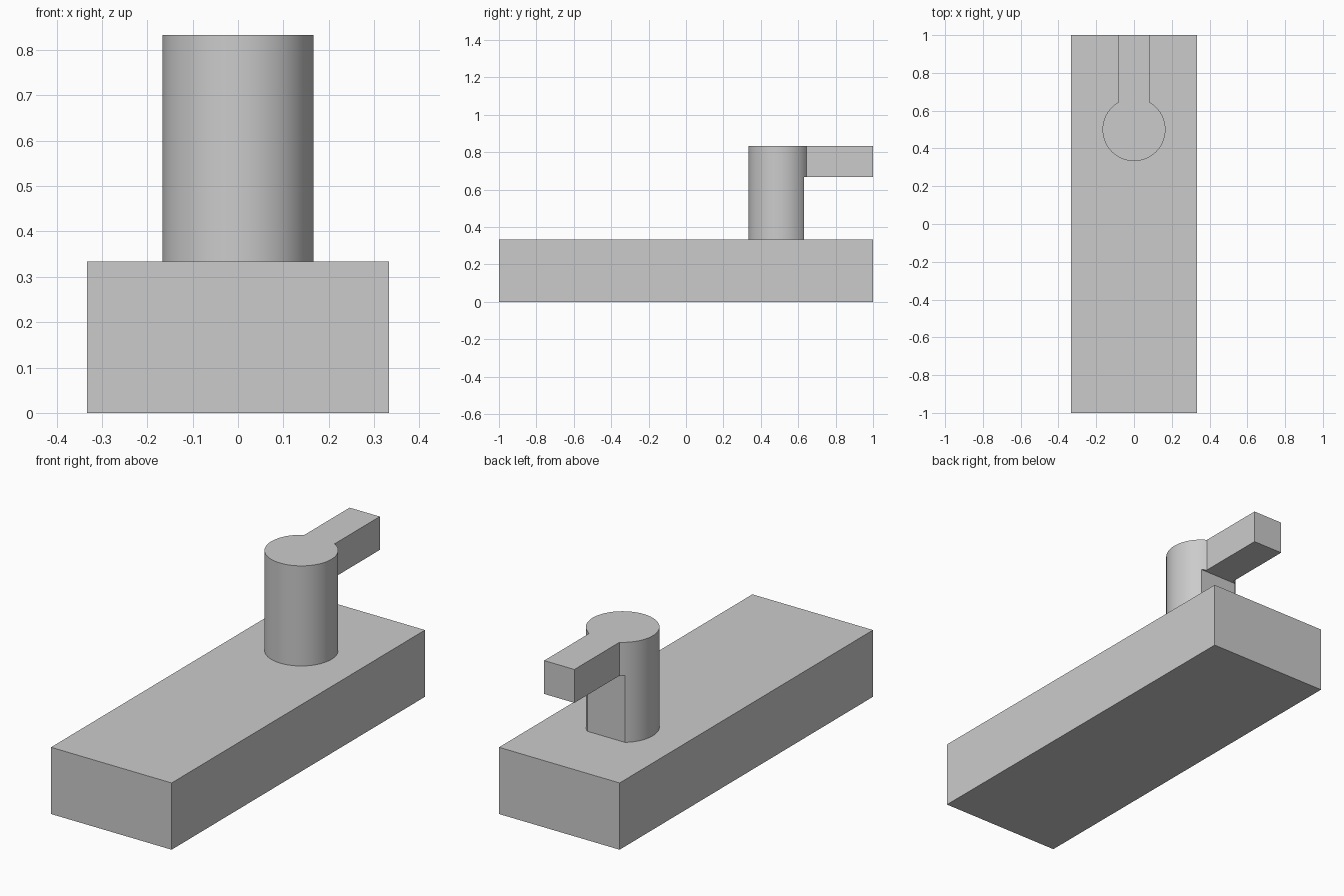
import bpy
import math

cube = bpy.data.objects.get("Cube")
if cube:
    bpy.data.objects.remove(cube, do_unlink=True)

GREY = (0.6, 0.6, 0.6, 1.0)
mat = bpy.data.materials.new("plain grey")
mat.use_nodes = True
mat.diffuse_color = GREY
mat.node_tree.nodes["Principled BSDF"].inputs["Base Color"].default_value = GREY

THIRD = 1 / 3
RADIUS = 1 / 6
ARM_HALF = 1 / 12
POST_Y = 0.5
TOP = 5 / 6
ARM_BOTTOM = 2 / 3
FLAT_Y = 0.63


def box(name, low, high):
    """Axis-aligned box between two corners."""
    centre = [(a + b) / 2 for a, b in zip(low, high)]
    bpy.ops.mesh.primitive_cube_add(size=1, location=centre)
    obj = bpy.context.object
    obj.name = name
    obj.scale = [b - a for a, b in zip(low, high)]
    bpy.ops.object.transform_apply(location=True, rotation=False, scale=True)
    obj.data.materials.append(mat)
    return obj


def combine(target, tool, operation):
    """Apply a boolean and discard the tool object."""
    tool.hide_render = True
    mod = target.modifiers.new(operation.title(), 'BOOLEAN')
    mod.operation = operation
    mod.solver = 'EXACT'
    mod.object = tool
    bpy.context.view_layer.objects.active = target
    bpy.ops.object.modifier_apply(modifier=mod.name)
    bpy.data.objects.remove(tool, do_unlink=True)


# Base slab
box("base_block", (-THIRD, -1, 0), (THIRD, 1, THIRD))

# Round post standing on the slab
bpy.ops.mesh.primitive_cylinder_add(
    vertices=72, radius=RADIUS, depth=TOP - THIRD,
    location=(0, POST_Y, (TOP + THIRD) / 2))
post = bpy.context.object
post.name = "post_with_arm"
bpy.ops.object.transform_apply(location=True, rotation=False, scale=False)
post.data.materials.append(mat)

# Flat on the back of the post, below the arm
combine(post, box("flat_cutter", (-0.3, FLAT_Y, 0.2), (0.3, 0.8, ARM_BOTTOM)),
        'DIFFERENCE')

# Arm reaching to the back edge, flush with the post top
combine(post, box("arm", (-ARM_HALF, POST_Y, ARM_BOTTOM), (ARM_HALF, 1, TOP)),
        'UNION')

bpy.ops.object.select_all(action='DESELECT')
post.select_set(True)
bpy.context.view_layer.objects.active = post
bpy.ops.object.shade_smooth_by_angle(angle=math.radians(25))
